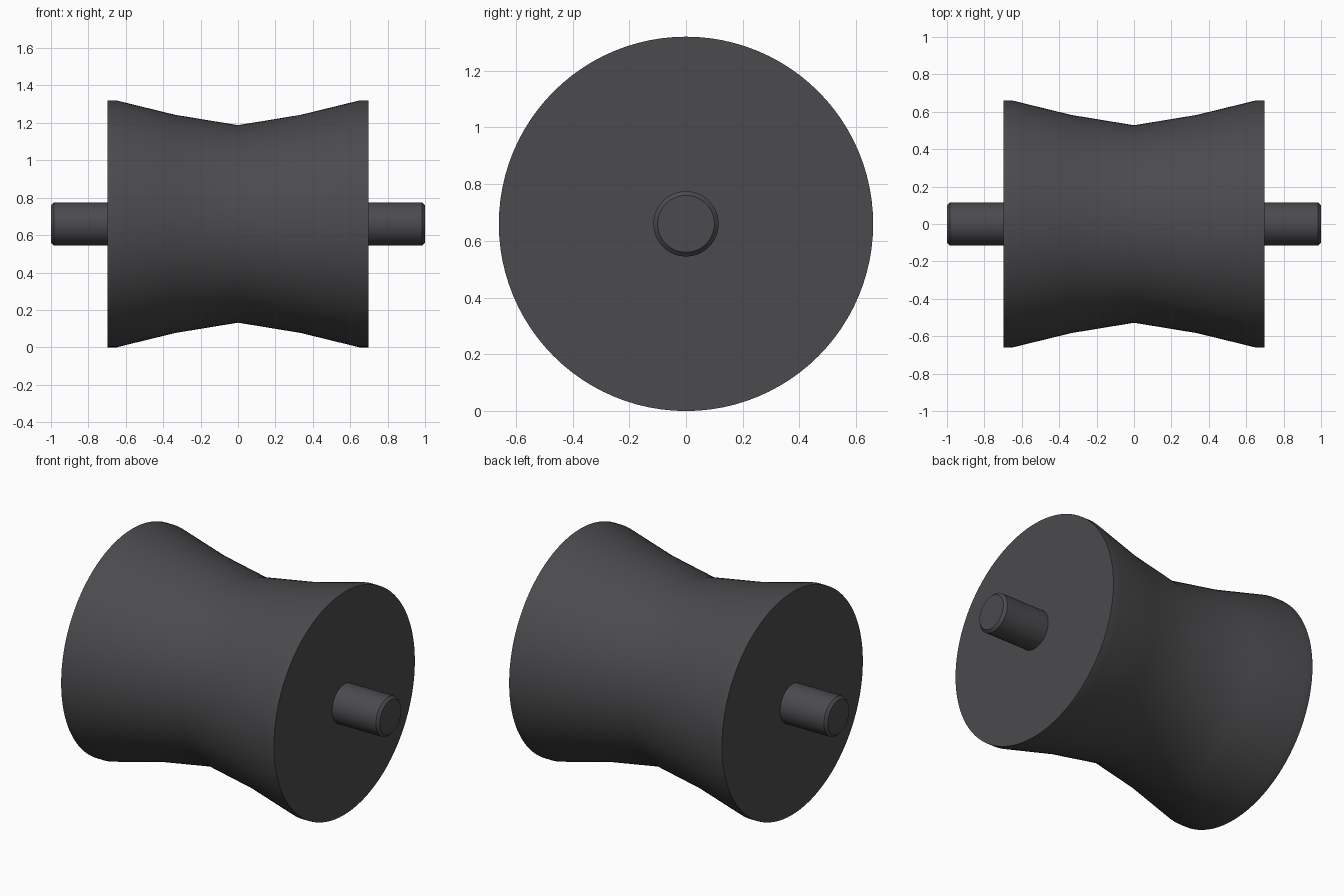
import bpy, bmesh, math

if "Cube" in bpy.data.objects:
    bpy.data.objects.remove(bpy.data.objects["Cube"])

R = 0.66          # largest radius, also the axis height
SEGMENTS = 96

mat = bpy.data.materials.new("dark_rubber")
mat.diffuse_color = (0.07, 0.07, 0.075, 1)
mat.use_nodes = True
mat.node_tree.nodes["Principled BSDF"].inputs["Base Color"].default_value = mat.diffuse_color


def lathe(name, half_profile):
    """Revolve a mirrored (x, radius) profile around the x axis, with capped ends."""
    profile = [(-x, r) for x, r in reversed(half_profile) if x > 0] + half_profile
    bm = bmesh.new()
    rings = []
    for x, r in profile:
        rings.append([bm.verts.new((x, r * math.cos(a), r * math.sin(a)))
                      for a in (2 * math.pi * i / SEGMENTS for i in range(SEGMENTS))])
    for a, b in zip(rings, rings[1:]):
        for i in range(SEGMENTS):
            j = (i + 1) % SEGMENTS
            bm.faces.new((a[i], a[j], b[j], b[i]))
    bm.faces.new(rings[0])
    bm.faces.new(rings[-1])
    bmesh.ops.recalc_face_normals(bm, faces=bm.faces)
    mesh = bpy.data.meshes.new(name)
    bm.to_mesh(mesh)
    bm.free()
    mesh.materials.append(mat)
    obj = bpy.data.objects.new(name, mesh)
    obj.location.z = R
    bpy.context.collection.objects.link(obj)
    bpy.ops.object.select_all(action='DESELECT')
    obj.select_set(True)
    bpy.context.view_layer.objects.active = obj
    bpy.ops.object.shade_smooth_by_angle(angle=math.radians(35))
    return obj


# Waisted roller body
lathe("roller_body", [(0, 0.528), (0.335, 0.583), (0.65, R), (0.698, R)])

# Axle with chamfered ends
lathe("axle", [(0.985, 0.115), (1.0, 0.1)])
